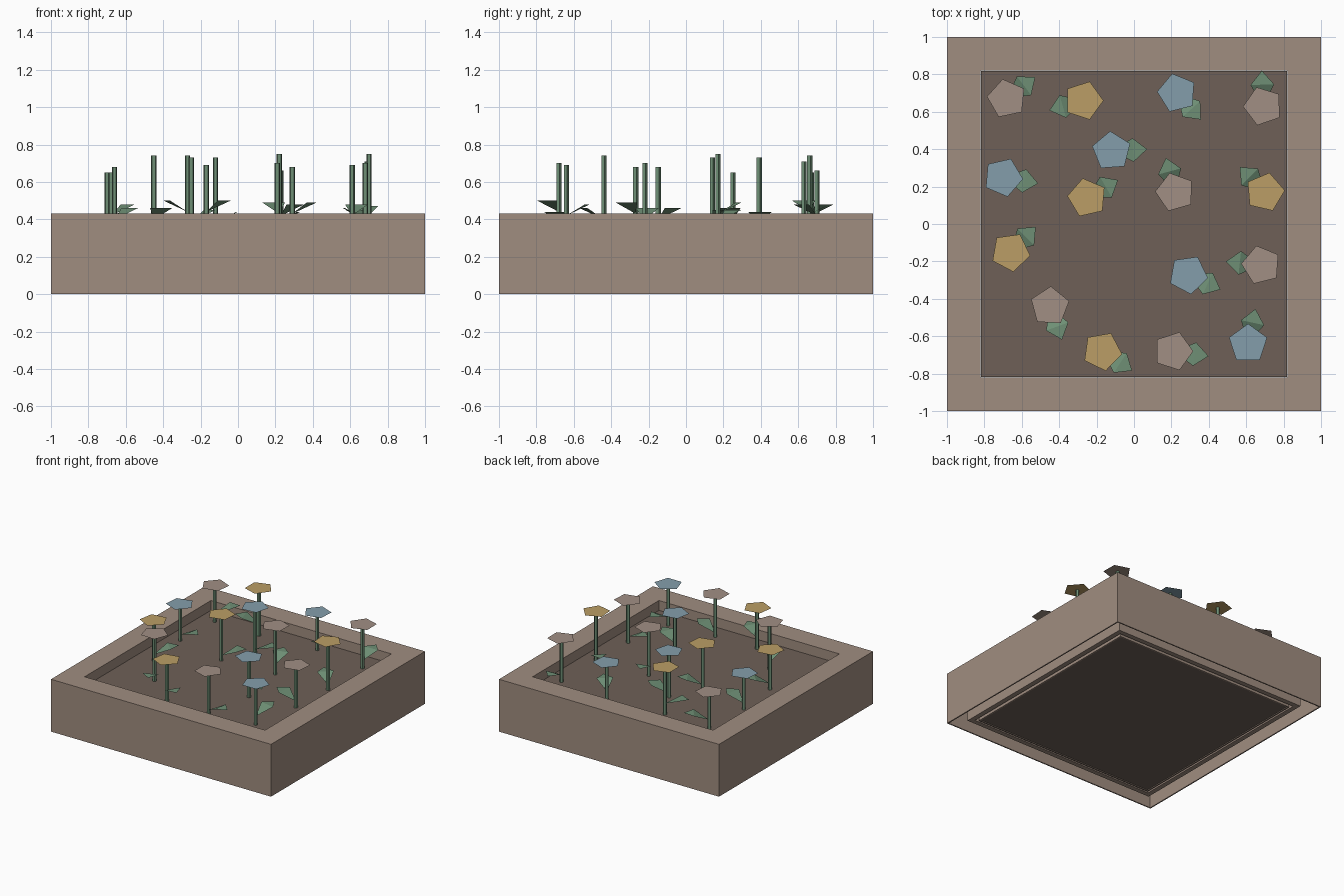
import bpy
import bmesh
from math import cos, sin, radians, pi
from mathutils import Vector, Matrix

default_cube = bpy.data.objects.get("Cube")
if default_cube:
    bpy.data.objects.remove(default_cube, do_unlink=True)

RIM_Z = 0.43
SOIL_Z = 0.35


def make_material(name, red, green, blue):
    """Flat material from display values, stored as linear."""
    linear = [((c / 255 + 0.055) / 1.055) ** 2.4 for c in (red, green, blue)]
    mat = bpy.data.materials.new(name)
    mat.use_nodes = True
    mat.diffuse_color = (*linear, 1)
    mat.node_tree.nodes["Principled BSDF"].inputs["Base Color"].default_value = (*linear, 1)
    return mat


clay = make_material("clay brown", 160, 141, 128)
earth = make_material("soil brown", 110, 96, 87)
green = make_material("leaf green", 110, 143, 117)
petals = {
    "pink": make_material("dusty pink petals", 161, 143, 132),
    "yellow": make_material("golden petals", 187, 158, 102),
    "blue": make_material("blue petals", 132, 158, 171),
}


def finish(name, bm, mat, recalc=True):
    """Turn a bmesh into a named flat-shaded object."""
    if recalc:
        bmesh.ops.recalc_face_normals(bm, faces=bm.faces)
    mesh = bpy.data.meshes.new(name)
    bm.to_mesh(mesh)
    bm.free()
    mesh.materials.append(mat)
    obj = bpy.data.objects.new(name, mesh)
    bpy.context.scene.collection.objects.link(obj)
    return obj


def square_ring(name, profile, mat):
    """Sweep a closed (half width, height) profile around a square."""
    bm = bmesh.new()
    corners = ((1, 1), (-1, 1), (-1, -1), (1, -1))
    loops = [[bm.verts.new((sx * h, sy * h, z)) for sx, sy in corners]
             for h, z in profile]
    for a, b in zip(loops, loops[1:] + loops[:1]):
        for i in range(4):
            j = (i + 1) % 4
            bm.faces.new((a[i], a[j], b[j], b[i]))
    return finish(name, bm, mat)


# Planter frame: wide flat rim, walls hollow from below
square_ring("planter_frame", [
    (1, 0), (1, RIM_Z), (0.82, RIM_Z), (0.82, 0.01),
    (0.83, 0.01), (0.83, 0.4), (0.99, 0.4), (0.99, 0)], clay)

# Inner support ring under the rim
square_ring("support_ring", [
    (0.89, 0.015), (0.89, 0.4), (0.85, 0.4), (0.85, 0.015)], clay)

# Soil block
bm = bmesh.new()
bmesh.ops.create_cube(bm, size=1)
bmesh.ops.scale(bm, verts=bm.verts, vec=(1.638, 1.638, SOIL_Z - 0.015))
bmesh.ops.translate(bm, verts=bm.verts, vec=(0, 0, (SOIL_Z + 0.015) / 2))
finish("soil", bm, earth)


def add_stem(label, x, y, top):
    bm = bmesh.new()
    length = top - SOIL_Z + 0.02
    bmesh.ops.create_cone(bm, cap_ends=True, segments=5, radius1=0.015,
                          radius2=0.015, depth=length)
    bmesh.ops.translate(bm, verts=bm.verts, vec=(x, y, top - length / 2))
    finish(label + "_stem", bm, green)


def add_flower_head(label, x, y, top, turn, mat):
    """Flat five-sided blossom."""
    bm = bmesh.new()
    angles = [radians(turn) + i * 2 * pi / 5 for i in range(5)]
    bm.faces.new([bm.verts.new((x + 0.107 * cos(a), y + 0.107 * sin(a), top + 0.001))
                  for a in angles])
    finish(label + "_head", bm, mat, recalc=False)


def add_leaf(label, x, y, height, heading):
    """Folded kite: rises from the stem, then runs level to its tip."""
    bm = bmesh.new()
    place = Matrix.Translation((x, y, height)) @ Matrix.Rotation(radians(heading), 4, "Z")
    root, left, right, tip = [bm.verts.new(place @ Vector(p)) for p in (
        (0, 0, -0.06), (0.115, 0.063, 0), (0.115, -0.063, 0), (0.19, 0, 0))]
    bm.faces.new((root, right, left))
    bm.faces.new((left, right, tip))
    finish(label + "_leaf", bm, green, recalc=False)


# Flowers: colour, x, y, stem top, head turn, leaf heading, leaf height
flowers = [
    ("pink", -.68, .67, .65, 30, 37, .48),
    ("yellow", -.27, .66, .74, 0, 196, .5),
    ("blue", .23, .7, .66, 32, -48, .48),
    ("pink", .69, .63, .71, 37, 92, .47),
    ("blue", -.12, .39, .73, 22, 3, .44),
    ("blue", -.7, .25, .65, -5, -10, .46),
    ("yellow", -.25, .14, .73, 31, 30, .45),
    ("pink", .22, .17, .75, 34, 105, .49),
    ("yellow", .7, .17, .75, 5, 135, .45),
    ("yellow", -.66, -.15, .68, -10, 45, .46),
    ("blue", .29, -.27, .68, -10, -25, .49),
    ("pink", .68, -.22, .7, 32, 174, .46),
    ("pink", -.45, -.44, .74, 15, -70, .46),
    ("yellow", -.17, -.68, .69, -8, -33, .5),
    ("pink", .21, -.68, .7, 0, -8, .44),
    ("blue", .61, -.64, .69, 18, 78, .48),
]
for number, (colour, x, y, top, turn, heading, leaf_z) in enumerate(flowers, 1):
    label = f"{colour}_flower_{number}"
    add_stem(label, x, y, top)
    add_flower_head(label, x, y, top, turn, petals[colour])
    add_leaf(label, x, y, leaf_z, heading)
